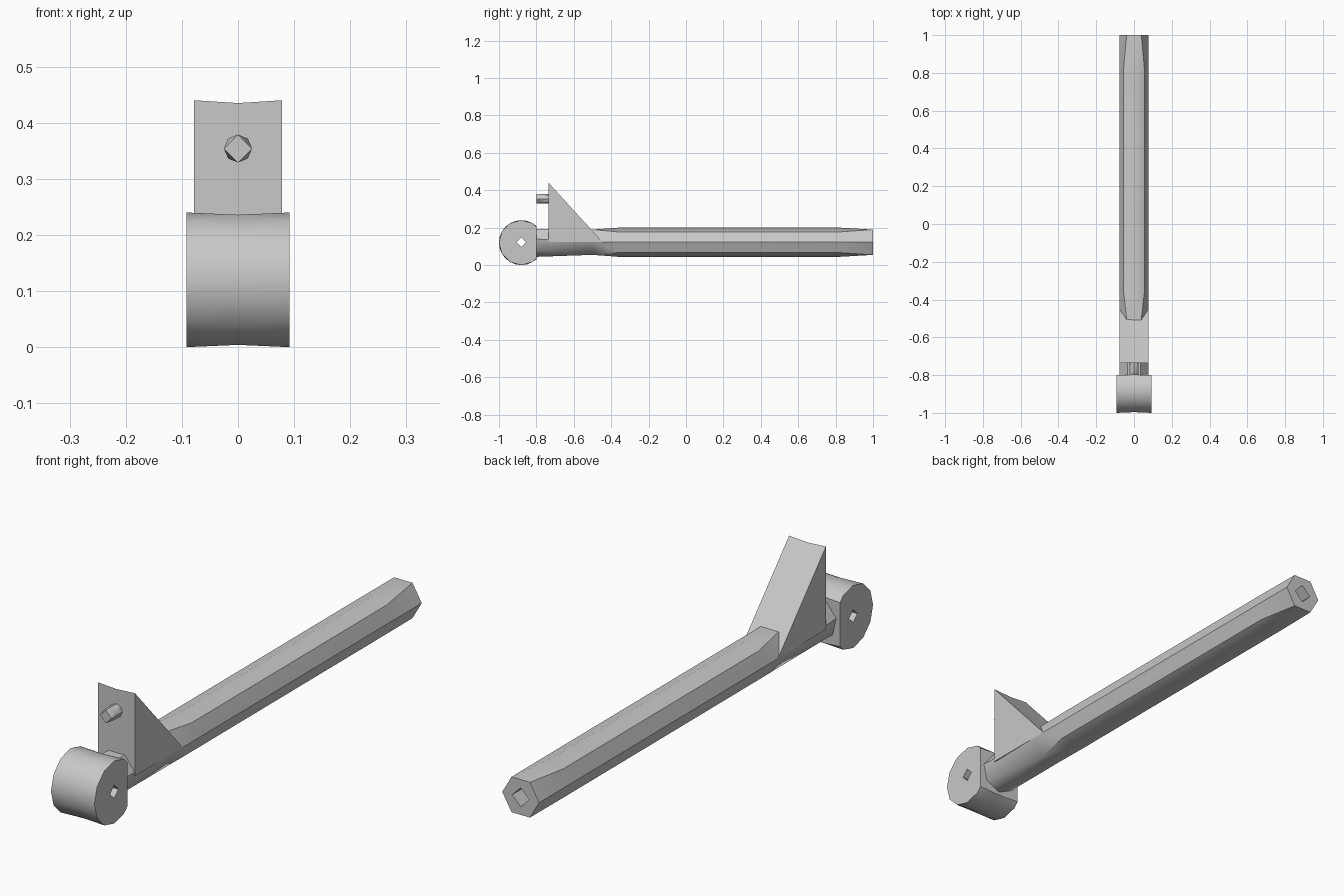
import bpy, bmesh
from math import cos, sin, radians

cube = bpy.data.objects.get("Cube")
if cube:
    bpy.data.objects.remove(cube)

grey = bpy.data.materials.new("plain_grey")
grey.use_nodes = True
grey.diffuse_color = (0.58, 0.58, 0.58, 1)
grey.node_tree.nodes["Principled BSDF"].inputs["Base Color"].default_value = grey.diffuse_color


def finish(name, bm):
    """Turn a bmesh into a named grey object."""
    bmesh.ops.recalc_face_normals(bm, faces=bm.faces[:])
    mesh = bpy.data.meshes.new(name)
    bm.to_mesh(mesh)
    bm.free()
    mesh.materials.append(grey)
    obj = bpy.data.objects.new(name, mesh)
    bpy.context.collection.objects.link(obj)
    return obj


def loft(axis, centre, rings):
    """Skin polygon rings (offset, radius, sides, phase) along x or y."""
    bm = bmesh.new()
    loops = []
    for offset, radius, sides, phase in rings:
        angles = [phase + 360 * k / sides for k in range(sides)]
        verts = []
        for a in angles:
            u, h = radius * cos(radians(a)), radius * sin(radians(a))
            side = (offset, u, h) if axis == "x" else (u, offset, h)
            verts.append(bm.verts.new([c + s for c, s in zip(centre, side)]))
        loops.append((angles + [angles[0] + 360], verts))
    # zip neighbouring rings together, whatever their side counts
    for (aa, va), (ab, vb) in zip(loops, loops[1:]):
        i = j = 0
        while i < len(va) or j < len(vb):
            p, q = va[i % len(va)], vb[j % len(vb)]
            if j == len(vb) or (i < len(va) and aa[i + 1] <= ab[j + 1]):
                i += 1
                bm.faces.new((p, va[i % len(va)], q))
            else:
                j += 1
                bm.faces.new((p, vb[j % len(vb)], q))
    for _, verts in (loops[0], loops[-1]):
        bm.faces.new(verts)
    bmesh.ops.dissolve_limit(bm, angle_limit=radians(0.5),
                             verts=bm.verts[:], edges=bm.edges[:])
    return bm


def drill(obj, axis, centre, radius, start, end):
    """Cut a diamond-shaped hole."""
    cutter = finish("hole_cutter", loft(axis, centre, [(start, radius, 4, 0), (end, radius, 4, 0)]))
    cutter.hide_render = True
    mod = obj.modifiers.new("hole", "BOOLEAN")
    mod.operation = "DIFFERENCE"
    mod.solver = "EXACT"
    mod.object = cutter
    bpy.context.view_layer.objects.active = obj
    bpy.ops.object.modifier_apply(modifier=mod.name)
    bpy.data.objects.remove(cutter)


# Long bar, its cross-section changing along the length
R = 0.078
bar = finish("long_bar", loft("y", (0, 0, 0.122), [
    (-0.80, R, 7, 90 / 7), (-0.50, R, 6, 0), (-0.36, R, 8, 0),
    (0.82, R, 8, 0), (1.0, R, 6, 0)]))
drill(bar, "y", (0, 0, 0.122), 0.036, 0.7, 1.1)

# Roller with a flat cut against the bar
bm = loft("x", (0, -0.88, 0.12), [
    (-0.092, 0.12, 12, 0), (0, 0.12, 12, 15), (0.092, 0.12, 12, 0)])
cut = bmesh.ops.bisect_plane(bm, geom=bm.verts[:] + bm.edges[:] + bm.faces[:],
                             plane_co=(0, -0.8, 0), plane_no=(0, 1, 0), clear_outer=True)
rim = [e for e in cut["geom_cut"] if isinstance(e, bmesh.types.BMEdge)]
bmesh.ops.holes_fill(bm, edges=rim)
roller = finish("roller", bm)
drill(roller, "x", (0, -0.88, 0.122), 0.025, -0.2, 0.2)

# Triangular wedge with a slight dip in its top edge
bm = bmesh.new()
sections = []
for x, top in ((-R, 0.44), (0, 0.435), (R, 0.44)):
    profile = ((-0.735, 0.122), (-0.735, top), (-0.445, 0.122))
    sections.append([bm.verts.new((x, y, z)) for y, z in profile])
for a, b in zip(sections, sections[1:]):
    for k in range(3):
        n = (k + 1) % 3
        bm.faces.new((a[k], a[n], b[n], b[k]))
bm.faces.new(sections[0])
bm.faces.new(sections[-1])
wedge = finish("wedge", bm)

# Small peg on the front of the wedge
peg = finish("peg", loft("y", (0, 0, 0.354), [
    (-0.80, 0.025, 4, 0), (-0.775, 0.025, 8, 0), (-0.73, 0.025, 8, 0)]))

# Soft shading with sharp edges kept
for obj in bpy.context.selected_objects:
    obj.select_set(False)
for obj in (bar, roller, wedge, peg):
    obj.select_set(True)
bpy.context.view_layer.objects.active = bar
bpy.ops.object.shade_smooth_by_angle(angle=radians(35))
